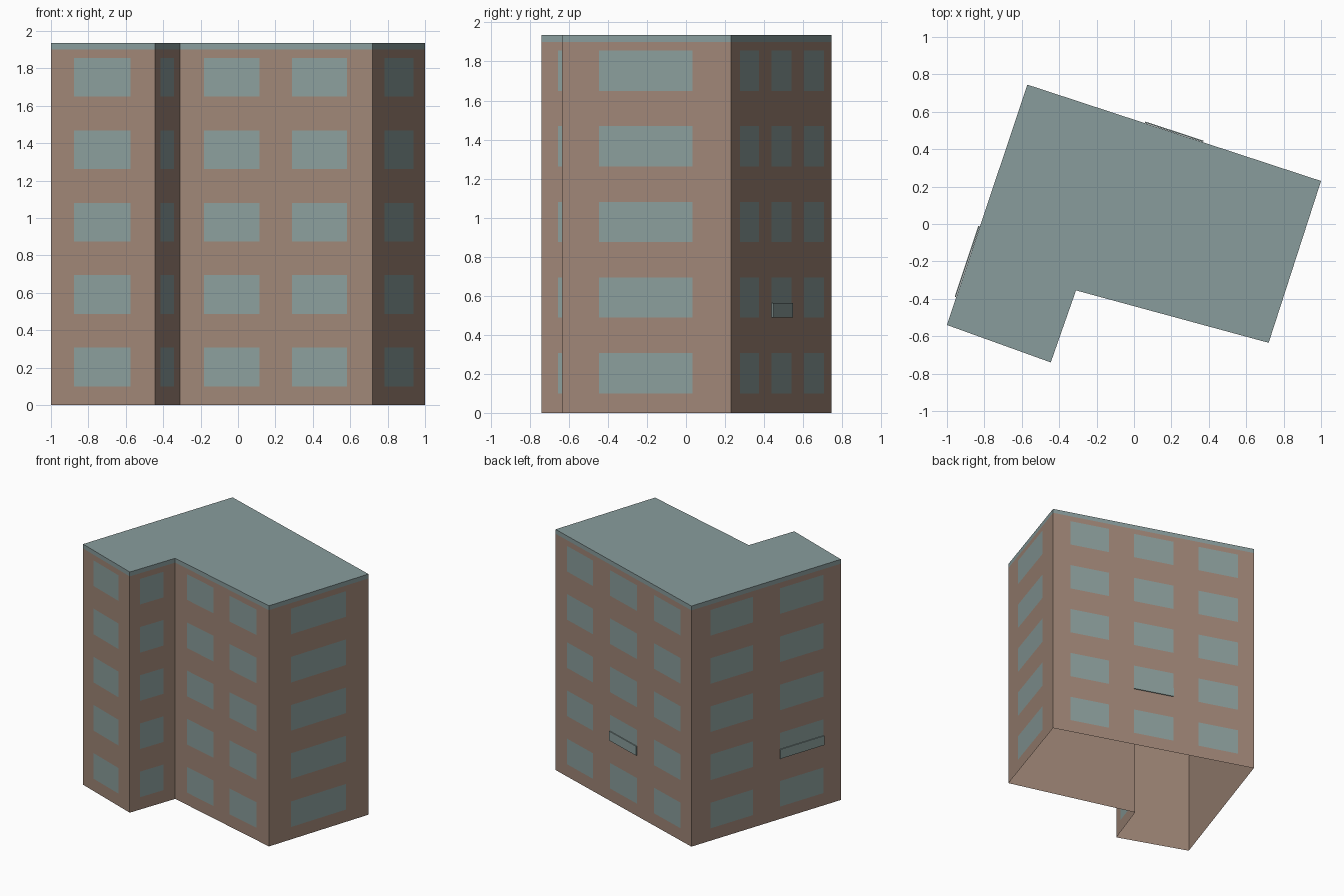
import bpy
import bmesh
from mathutils import Vector

cube = bpy.data.objects.get("Cube")
if cube:
    bpy.data.objects.remove(cube, do_unlink=True)


def material(name, rgb):
    mat = bpy.data.materials.new(name)
    mat.use_nodes = True
    mat.diffuse_color = (*rgb, 1)
    mat.node_tree.nodes["Principled BSDF"].inputs["Base Color"].default_value = (*rgb, 1)
    return mat


brick = material("brown wall", (0.35, 0.24, 0.185))
glass = material("blue grey glass", (0.26, 0.345, 0.335))
roofing = material("grey roof", (0.25, 0.335, 0.335))

HEIGHT, EAVE = 1.935, 1.9
FLOORS = [0.1 + 0.3875 * i for i in range(5)]
WINDOW_HEIGHT = 0.206

# L-shaped footprint, counter-clockwise from the front right corner
plan = [Vector(p) for p in ((-1, -0.54), (-0.445, -0.74), (-0.31, -0.355),
                            (0.72, -0.635), (1, 0.23), (-0.57, 0.745))]
# Window columns on each wall, as fractions of the wall length
columns = [
    [(0.225, 0.766)],
    [(0.22, 0.74)],
    [(0.126, 0.413), (0.583, 0.867)],
    [(0.22, 0.772)],
    [(0.085, 0.278), (0.402, 0.6), (0.725, 0.92)],
    [(0.128, 0.412), (0.59, 0.884)],
]


def finish(bm, name, mats):
    mesh = bpy.data.meshes.new(name)
    bm.to_mesh(mesh)
    bm.free()
    obj = bpy.data.objects.new(name, mesh)
    for mat in mats:
        mesh.materials.append(mat)
    bpy.context.collection.objects.link(obj)
    return obj


def panel(bm, wall, span, z0, z1, out):
    """Add an upright rectangle just in front of a wall."""
    a, b = plan[wall], plan[(wall + 1) % len(plan)]
    along = (b - a).normalized()
    offset = Vector((along.y, -along.x)) * out
    p, q = (a.lerp(b, t) + offset for t in span)
    corners = ((p, z0), (q, z0), (q, z1), (p, z1))
    return bm.faces.new([bm.verts.new((*v, z)) for v, z in corners])


# Building shell, open underneath, with a roof-coloured band at the eaves
bm = bmesh.new()
rings = [[bm.verts.new((*p, z)) for p in plan] for z in (0, EAVE, HEIGHT)]
for level in range(2):
    low, high = rings[level], rings[level + 1]
    for i in range(len(plan)):
        j = (i + 1) % len(plan)
        face = bm.faces.new((low[i], low[j], high[j], high[i]))
        face.material_index = level
bm.faces.new(rings[-1]).material_index = 1
finish(bm, "building_shell", [brick, roofing])

# Windows on every storey
bm = bmesh.new()
for wall, spans in enumerate(columns):
    for span in spans:
        for z in FLOORS:
            panel(bm, wall, span, z, z + WINDOW_HEIGHT, 0.002)
finish(bm, "windows", [glass])

# Slightly raised lower panes on two second-storey windows
bm = bmesh.new()
for wall, column in ((4, 1), (5, 1)):
    face = panel(bm, wall, columns[wall][column], FLOORS[1], FLOORS[1] + 0.075, 0.002)
    push = face.normal.copy() if face.normal.length else None
    face.normal_update()
    push = face.normal * 0.007
    grown = bmesh.ops.extrude_face_region(bm, geom=[face])["geom"]
    bmesh.ops.translate(bm, vec=push, verts=[v for v in grown if isinstance(v, bmesh.types.BMVert)])
bmesh.ops.recalc_face_normals(bm, faces=bm.faces)
finish(bm, "raised_panes", [glass])
